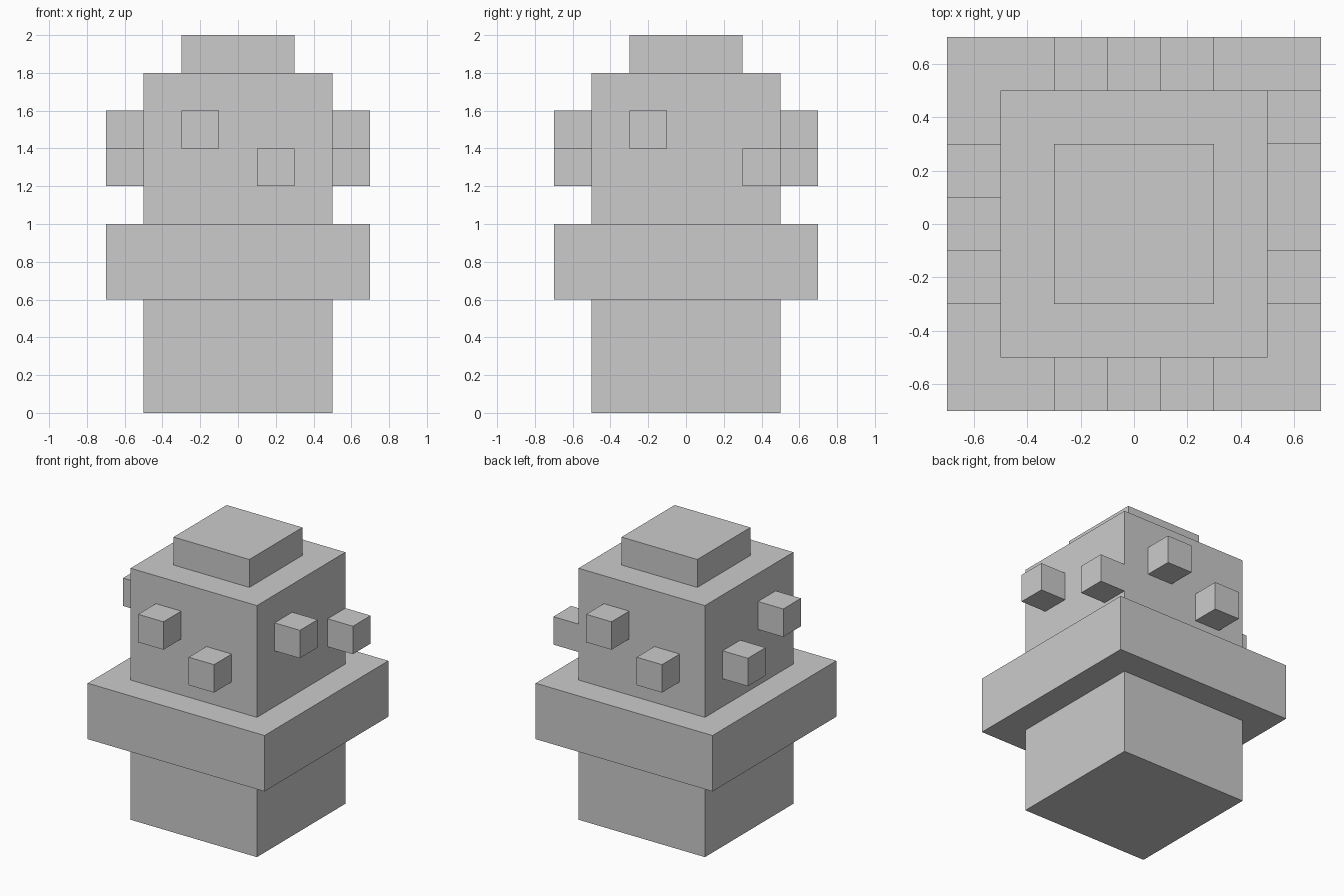
import bpy
import bmesh
from mathutils import Matrix, Vector

if "Cube" in bpy.data.objects:
    bpy.data.objects.remove(bpy.data.objects["Cube"])


def box(name, lo, hi):
    """Axis-aligned box between two opposite corners."""
    lo, hi = Vector(lo), Vector(hi)
    bm = bmesh.new()
    bmesh.ops.create_cube(bm, size=1, matrix=Matrix.Diagonal((*(hi - lo), 1)))
    mesh = bpy.data.meshes.new(name)
    bm.to_mesh(mesh)
    bm.free()
    obj = bpy.data.objects.new(name, mesh)
    obj.location = (lo + hi) / 2
    bpy.context.collection.objects.link(obj)
    return obj


# Stacked square tiers: name, half width, bottom, top
for name, half, z0, z1 in [
    ("base", 0.5, 0.0, 0.6),
    ("wide_collar", 0.7, 0.6, 1.0),
    ("upper_block", 0.5, 1.0, 1.8),
    ("top_cap", 0.3, 1.8, 2.0),
]:
    box(name, (-half, -half, z0), (half, half, z1))

# Small cubes on the upper block: start along the face, bottom height
SIZE, FACE = 0.2, 0.5
studs = {
    "front": [(-0.3, 1.4), (0.1, 1.2)],
    "back": [(0.1, 1.4), (-0.3, 1.2)],
    "right": [(-0.3, 1.4), (0.3, 1.2)],
    "left": [(-0.3, 1.4), (0.1, 1.2)],
}
for side, places in studs.items():
    out = FACE if side in ("back", "right") else -FACE - SIZE
    for level, (along, z) in zip(("high", "low"), places):
        x, y = (along, out) if side in ("front", "back") else (out, along)
        box(f"{side}_{level}_stud", (x, y, z), (x + SIZE, y + SIZE, z + SIZE))
